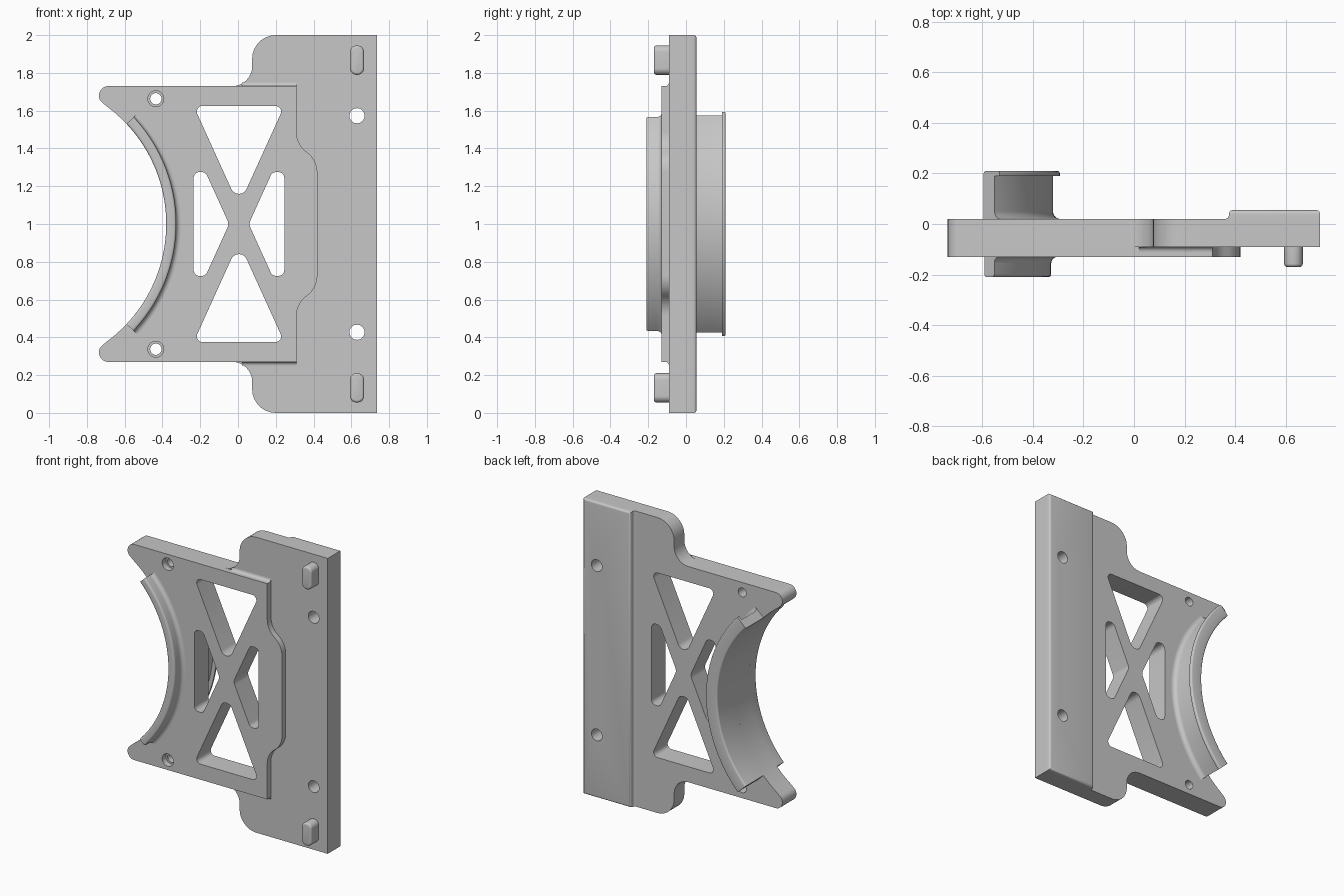
import bpy, bmesh
from math import sin, cos, tan, pi, radians
from mathutils import Matrix, Vector

if "Cube" in bpy.data.objects:
    bpy.data.objects.remove(bpy.data.objects["Cube"])

COLOUR = (0.57, 0.57, 0.57, 1)
grey = bpy.data.materials.new("plain grey")
grey.use_nodes = True
grey.diffuse_color = COLOUR
grey.node_tree.nodes["Principled BSDF"].inputs["Base Color"].default_value = COLOUR

RING_X, RING_R, MID = -1.153, 0.773, 1.0


def arc(cx, cy, r, a0, a1, n):
    """Points of an arc, angles in degrees."""
    angles = [radians(a0 + (a1 - a0) * i / n) for i in range(n + 1)]
    return [(cx + r * cos(a), cy + r * sin(a)) for a in angles]


def circle(cx, cy, r):
    return arc(cx, cy, r, 0, 360, 32)[:-1]


def rounded(corners, n=8):
    """Closed polygon of (x, y, radius) with its corners rounded."""
    out = []
    for i, (x, y, r) in enumerate(corners):
        p = Vector((x, y))
        if r == 0:
            out.append((x, y))
            continue
        a = (Vector(corners[i - 1][:2]) - p).normalized()
        b = (Vector(corners[(i + 1) % len(corners)][:2]) - p).normalized()
        half = a.angle(b) / 2
        centre = p + (a + b).normalized() * r / sin(half)
        start = (p + a * r / tan(half) - centre).normalized()
        end = (p + b * r / tan(half) - centre).normalized()
        for k in range(n + 1):
            out.append(tuple(centre + start.slerp(end, k / n) * r))
    return out


def flip(points):
    """Mirror points across the middle height."""
    return [(p[0], 2 * MID - p[1], *p[2:]) for p in reversed(points)]


def finish(name, bm):
    bmesh.ops.recalc_face_normals(bm, faces=bm.faces[:])
    mesh = bpy.data.meshes.new(name)
    bm.to_mesh(mesh)
    bm.free()
    mesh.materials.clear()
    mesh.materials.append(grey)
    ob = bpy.data.objects.new(name, mesh)
    bpy.context.collection.objects.link(ob)
    bpy.ops.object.select_all(action="DESELECT")
    ob.select_set(True)
    bpy.context.view_layer.objects.active = ob
    bpy.ops.object.shade_smooth_by_angle(angle=radians(35))


def extrude(name, loops, depth, matrix, bevel=0):
    """Fill the outline loops (later ones are holes) and extrude them."""
    curve = bpy.data.curves.new(name, "CURVE")
    curve.dimensions, curve.fill_mode, curve.extrude = "2D", "BOTH", depth / 2
    for loop in loops:
        spline = curve.splines.new("POLY")
        spline.points.add(len(loop) - 1)
        for point, (x, y) in zip(spline.points, loop):
            point.co = (x, y, 0, 1)
        spline.use_cyclic_u = True
    helper = bpy.data.objects.new(name, curve)
    mesh = bpy.data.meshes.new_from_object(helper)
    bpy.data.objects.remove(helper)
    bpy.data.curves.remove(curve)
    bm = bmesh.new()
    bm.from_mesh(mesh)
    bpy.data.meshes.remove(mesh)
    bmesh.ops.remove_doubles(bm, verts=bm.verts[:], dist=1e-5)
    if bevel:
        # round the outer rim of the local +z cap
        bmesh.ops.dissolve_limit(bm, angle_limit=0.002, verts=bm.verts[:], edges=bm.edges[:])
        rim = [e for e in bm.edges if all(v.co.z > 0 for v in e.verts)
               and e.calc_face_angle(0) > 1 and (len(loops) == 1 or e.calc_length() > 0.3)]
        bmesh.ops.bevel(bm, geom=rim, offset=bevel, segments=4, profile=0.5, affect="EDGES")
    bm.transform(matrix)
    finish(name, bm)


def slab(name, loops, y0, y1, bevel=0, back=False):
    """Extrude x-z loops between two depths; the bevel goes on front or back."""
    m = Matrix.Translation((0, (y0 + y1) / 2, 0)) @ Matrix.Rotation(pi / 2, 4, "X")
    if back:
        m = m @ Matrix.Scale(-1, 4, (0, 0, 1))
    extrude(name, loops, y1 - y0, m, bevel)


def sweep(name, profile, half_angle, n=48):
    """Turn an (r, y) profile about the saddle axis."""
    bm = bmesh.new()
    rings = []
    for i in range(n + 1):
        a = radians(half_angle * (2 * i / n - 1))
        rings.append([bm.verts.new((RING_X + r * cos(a), y, MID + r * sin(a))) for r, y in profile])
    for s, t in zip(rings, rings[1:]):
        for k in range(len(profile)):
            bm.faces.new((s[k - 1], s[k], t[k], t[k - 1]))
    bm.faces.new(rings[0])
    bm.faces.new(rings[-1])
    finish(name, bm)


# Outlines: shared horn and saddle arc, with different right-hand edges
horn = arc(-0.686, 1.68, 0.05, 90, 235.5, 14)
saddle = arc(RING_X, MID, RING_R, 55.5, 0, 30)[1:]


def outline(corners):
    half = corners + [(x, z, 0) for x, z in horn + saddle]
    return rounded(half + flip(half)[1:])


base_edge = outline([(0.735, 2, 0), (0.075, 2, 0.125), (0.075, 1.73, 0.105)])
pad_edge = outline([(0.42, 1.335, 0.13), (0.31, 1.425, 0.13), (0.31, 1.73, 0)])

# Truss windows and holes
top_window = rounded([(-0.235, 1.625, 0.03), (0.005, 1.097, 0.044), (0.245, 1.625, 0.03)])
side_half = [(-0.235, 1.275, 0.032), (-0.172, 1.275, 0.032)]
left_window = rounded(side_half + [(-0.047, 1, 0.05)] + flip(side_half))
right_window = [(0.01 - x, z) for x, z in left_window]
windows = [top_window, flip(top_window), left_window, right_window]


def hole_pair(x, z, r):
    hole = circle(x, z, r)
    return [hole, flip(hole)]


rail_holes = hole_pair(0.63, 1.573, 0.04)

# Plate layers
slab("base_plate", [base_edge] + windows + rail_holes + hole_pair(-0.435, 1.663, 0.03), -0.09, 0.02)
slab("raised_pad", [pad_edge] + windows + hole_pair(-0.435, 1.663, 0.042), -0.13, -0.09)

# Thick rail on the back with its concave root
rail = [(0.375, 0), (0.735, 0), (0.735, 2), (0.375, 2)]
slab("back_rail", [rail] + rail_holes, 0.02, 0.055, bevel=0.015, back=True)
root = [(0.376, 0.02)] + arc(0.36, 0.035, 0.015, 0, -90, 6)
extrude("rail_root", [root], 2, Matrix.Translation((0, 0, 1)))

# Small fillets above and below the pad
along_x = Matrix(((0, 0, 1, 0.165), (1, 0, 0, 0), (0, 1, 0, 0), (0, 0, 0, 1)))
fillet = [(-0.09, 1.73)] + arc(-0.11, 1.75, 0.02, -90, 0, 6)
extrude("upper_pad_fillet", [fillet], 0.29, along_x)
extrude("lower_pad_fillet", [flip(fillet)], 0.29, along_x)

# Locating pegs
peg = rounded([(x, z, 0.034) for x, z in [(0.593, 1.79), (0.667, 1.79), (0.667, 1.945), (0.593, 1.945)]])
slab("upper_peg", [peg], -0.17, -0.09, bevel=0.013)
slab("lower_peg", [flip(peg)], -0.17, -0.09, bevel=0.013)

# Saddle rib on the front, grooved saddle wall on the back
front = [(RING_R, -0.13)] + arc(0.785, -0.198, 0.012, 180, 270, 4) + arc(0.814, -0.198, 0.012, 270, 360, 4)
front += arc(0.851, -0.155, 0.025, 180, 90, 6)
sweep("front_rib", front, 43.3)
back = arc(0.863, 0.05, 0.03, 270, 180, 6) + [(0.833, 0.19), (0.86, 0.19)]
back += arc(0.85, 0.2, 0.01, 0, 90, 4) + arc(0.785, 0.198, 0.012, 90, 180, 4) + [(RING_R, 0.02)]
sweep("back_saddle_wall", back, 43.7)
